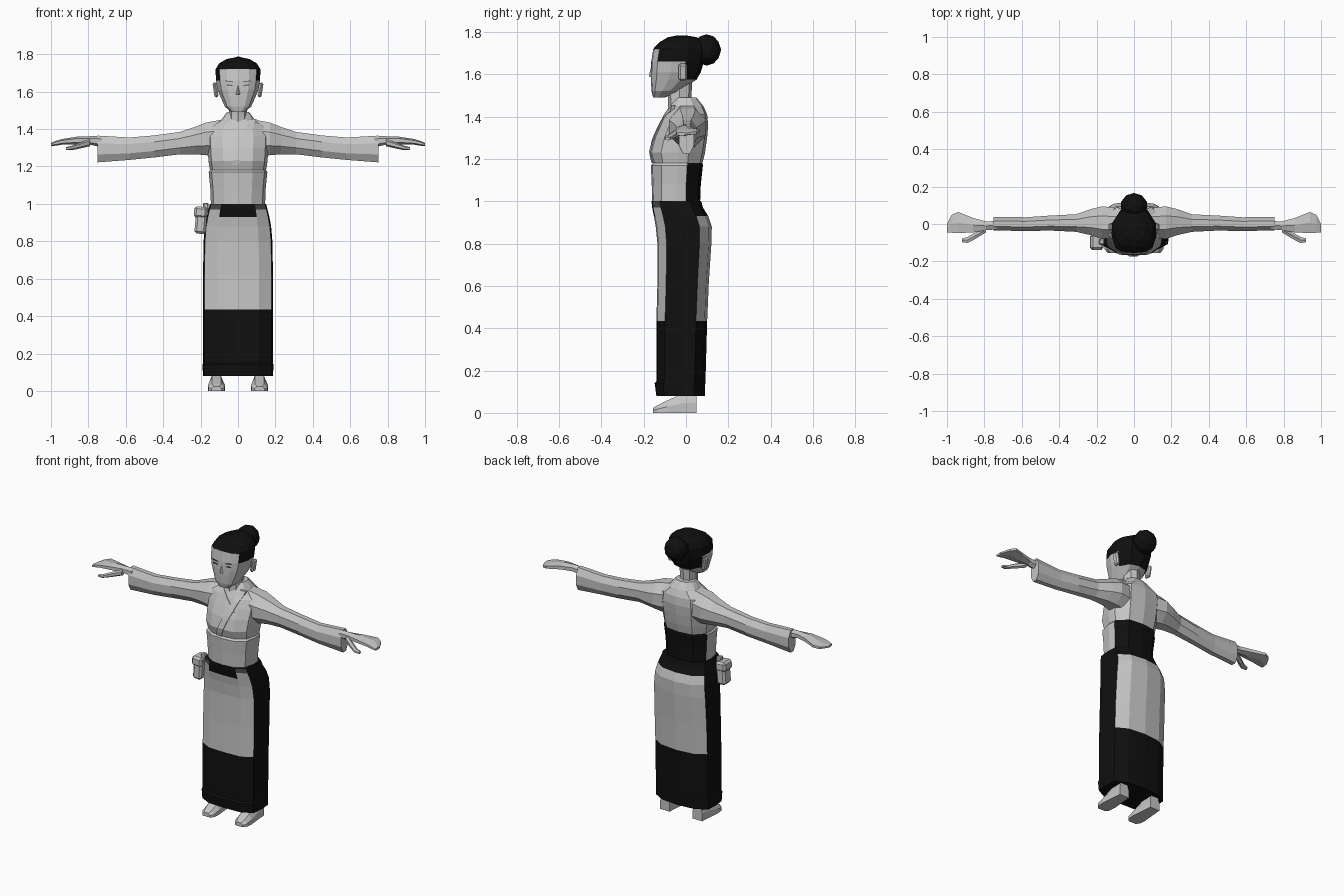
import bpy, bmesh, math
from mathutils import Vector
from mathutils.bvhtree import BVHTree

if "Cube" in bpy.data.objects:
    bpy.data.objects.remove(bpy.data.objects["Cube"])


def material(name, v):
    m = bpy.data.materials.new(name)
    m.diffuse_color = (v, v, v, 1)
    m.use_nodes = True
    m.node_tree.nodes["Principled BSDF"].inputs["Base Color"].default_value = m.diffuse_color
    return m


PALE = material("pale_grey", 0.56)
BLACK = material("black", 0.005)
CHARCOAL = material("charcoal", 0.07)
MATS = [PALE, BLACK, CHARCOAL]


def finish(name, bm):
    bmesh.ops.recalc_face_normals(bm, faces=bm.faces)
    me = bpy.data.meshes.new(name)
    bm.to_mesh(me)
    bm.free()
    for m in MATS:
        me.materials.append(m)
    ob = bpy.data.objects.new(name, me)
    bpy.context.collection.objects.link(ob)
    return ob


def loft(name, rings, rule=None):
    """Skin closed rings; rule(ring, segment, face centre) gives the colour."""
    bm = bmesh.new()
    vs = [[bm.verts.new(p) for p in r] for r in rings]
    n = len(rings[0])
    for i in range(len(vs) - 1):
        for k in range(n):
            j = (k + 1) % n
            f = bm.faces.new((vs[i][k], vs[i][j], vs[i + 1][j], vs[i + 1][k]))
            if rule:
                f.material_index = rule(min(k, n - 1 - k), f.calc_center_median())
    for r, c in ((vs[0], vs[1]), (vs[-1], vs[-2])):
        f = bm.faces.new(r)
        if rule:
            f.material_index = rule(n // 2 - 1, f.calc_center_median())
    return finish(name, bm)


def upright(section, rows):
    """Rows (z, half width, front y, back y) with a mirrored half section."""
    rings = []
    for z, rx, yf, yb in rows:
        half = [(u * rx, yf + t * (yb - yf), z) for u, t in section]
        rings.append(half + [(-x, y, q) for x, y, q in half[-2:0:-1]])
    return rings


def limb(side, rows, n=8):
    """Rows (x, low z, high z, front y, back y) along the x axis."""
    rings = []
    for x, z0, z1, y0, y1 in rows:
        ring = []
        for k in range(n):
            a = (k + 0.5) * math.tau / n
            c, s = math.cos(a) * 1.08, math.sin(a) * 1.08
            ring.append((side * x, (y0 + y1) / 2 + c * (y1 - y0) / 2,
                         (z0 + z1) / 2 + s * (z1 - z0) / 2))
        rings.append(ring)
    return rings


# Long skirt: pale front and back panels, black hem, sides and waist
def skirt_rule(k, c):
    if k in (2, 3):
        return 1
    if k < 2:
        if k == 1 and c.z > 0.95:
            return 2
        top = 0.91 if k == 0 else 0.95
    else:
        top = 0.92
    return 0 if 0.435 < c.z < top else 1


skirt_sec = [(0, 0), (.6, .02), (.96, .17), (1, .45), (.98, .78), (.6, .95), (0, 1)]
loft("skirt", upright(skirt_sec, [
    (.08, .188, -.14, .09), (.14, .189, -.148, .091), (.15, .187, -.14, .092),
    (.435, .187, -.14, .1), (.62, .187, -.135, .108), (.8, .184, -.135, .12),
    (.88, .177, -.143, .122), (.93, .168, -.152, .105), (.97, .158, -.16, .08),
    (1.0, .15, -.163, .072)]), skirt_rule)

# Torso with wide sash, black around the back
torso_sec = [(0, 0), (.5, .03), (.9, .2), (1, .5), (.97, .7), (.6, .95), (0, 1)]
torso = loft("torso", upright(torso_sec, [
    (.98, .145, -.155, .065), (1.0, .145, -.16, .067), (1.08, .148, -.162, .07),
    (1.17, .157, -.166, .08), (1.18, .15, -.156, .078), (1.23, .158, -.17, .09),
    (1.30, .162, -.152, .1), (1.36, .165, -.125, .105), (1.41, .155, -.1, .1),
    (1.45, .09, -.078, .082), (1.49, .06, -.05, .05)]),
    lambda k, c: 1 if k >= 4 and c.z < 1.18 else 0)

# Crossed lapels laid on the chest
bm = bmesh.new()
bm.from_mesh(torso.data)
tree = BVHTree.FromBMesh(bm)
bm.free()


def chest_point(x, z, lift):
    hit = tree.ray_cast(Vector((x, -1, z)), Vector((0, 1, 0)))[0]
    return Vector((x, (hit.y if hit else -0.06) - lift, z))


def lapel(name, start, end, width, lift, steps=10):
    bm = bmesh.new()
    rows = []
    for i in range(steps + 1):
        t = i / steps
        x = start[0] + (end[0] - start[0]) * t
        z = start[1] + (end[1] - start[1]) * t
        rows.append([bm.verts.new(chest_point(x + dx, z, d))
                     for dx, d in ((0, lift), (width, lift), (width, -.01), (0, -.01))])
    for a, b in zip(rows, rows[1:]):
        for k in range(4):
            j = (k + 1) % 4
            bm.faces.new((a[k], a[j], b[j], b[k]))
    bm.faces.new(rows[0])
    bm.faces.new(rows[-1])
    finish(name, bm)


lapel("under_lapel", (-.085, 1.45), (.03, 1.34), .035, .004)
lapel("over_lapel", (.06, 1.455), (-.045, 1.18), .04, .007)

# Neck
round_sec = [(0, 0), (.7, .12), (1, .5), (.7, .88), (0, 1)]
loft("neck", upright(round_sec, [
    (1.40, .06, -.085, .04), (1.48, .048, -.085, .025), (1.58, .05, -.09, .03)]))


# Head with hair coloured by hairline height around the skull
def hair_rule(k, c):
    return 1 if c.z > (1.72, 1.72, 1.66, 1.65, 1.575, 1.575)[k] else 0


head_sec = [(0, 0), (.5, .02), (.82, .12), (1, .38), (.97, .65), (.6, .93), (0, 1)]
loft("head", upright(head_sec, [
    (1.49, .035, -.155, -.1), (1.52, .07, -.163, -.03), (1.575, .095, -.166, .05),
    (1.61, .109, -.166, .07), (1.66, .118, -.164, .085), (1.72, .12, -.155, .092),
    (1.752, .1, -.125, .08), (1.775, .06, -.085, .05), (1.782, .02, -.05, .01)]),
    hair_rule)

# Hair bun
bm = bmesh.new()
bmesh.ops.create_icosphere(bm, subdivisions=2, radius=1)
for v in bm.verts:
    v.co = Vector((v.co.x * .072, .098 + v.co.y * .068, 1.715 + v.co.z * .074))
for f in bm.faces:
    f.material_index = 1
finish("hair_bun", bm)


def box(name, centre, size, mat=0, bevel=0.0, tilt=0.0):
    bm = bmesh.new()
    bmesh.ops.create_cube(bm, size=1)
    for v in bm.verts:
        v.co = Vector([a * b for a, b in zip(v.co, size)])
    if bevel:
        bmesh.ops.bevel(bm, geom=bm.edges[:], offset=bevel, segments=1, affect='EDGES')
    ca, sa = math.cos(tilt), math.sin(tilt)
    for v in bm.verts:
        x, y, z = v.co
        v.co = Vector((x * ca + z * sa, y, z * ca - x * sa)) + Vector(centre)
    for f in bm.faces:
        f.material_index = mat
    finish(name, bm)


# Nose
bm = bmesh.new()
pts = [bm.verts.new(p) for p in ((0, -.164, 1.64), (-.014, -.163, 1.585),
                                 (.014, -.163, 1.585), (0, -.176, 1.59))]
for t in ((0, 1, 3), (0, 3, 2), (1, 2, 3), (0, 2, 1)):
    bm.faces.new([pts[i] for i in t])
finish("nose", bm)

for s, tag in ((1, "left"), (-1, "right")):
    # Face details and ear
    box(tag + "_eye", (s * .045, -.163, 1.635), (.03, .006, .005), 2, tilt=-s * .1)
    box(tag + "_brow", (s * .046, -.163, 1.655), (.04, .006, .004), 2, tilt=-s * .15)
    box(tag + "_ear", (s * .12, -.015, 1.61), (.022, .04, .08), 0, .008, s * .15)

    # Sleeve
    loft(tag + "_sleeve", limb(s, [
        (.09, 1.25, 1.45, -.075, .085), (.17, 1.26, 1.435, -.08, .095),
        (.23, 1.265, 1.412, -.06, .08), (.31, 1.265, 1.385, -.042, .052),
        (.45, 1.248, 1.366, -.035, .045), (.58, 1.235, 1.355, -.038, .036),
        (.75, 1.222, 1.365, -.034, .038)]))

    # Hand and thumb
    loft(tag + "_hand", limb(s, [
        (.73, 1.305, 1.36, -.03, .018), (.79, 1.318, 1.36, -.035, .015),
        (.86, 1.32, 1.358, -.048, .035), (.94, 1.318, 1.346, -.052, .068),
        (.975, 1.312, 1.336, -.05, .052), (1.0, 1.31, 1.325, -.046, .0)], 6))
    loft(tag + "_thumb", limb(s, [
        (.79, 1.31, 1.345, -.045, -.015), (.85, 1.296, 1.325, -.082, -.045),
        (.89, 1.288, 1.31, -.102, -.068), (.92, 1.288, 1.303, -.098, -.076)], 6))

    # Foot
    rows = [(.05, .034, .1), (-.03, .04, .085), (-.09, .046, .058),
            (-.135, .042, .036), (-.155, .026, .024)]
    loft(tag + "_foot", [[(s * .115 + u * w, y, z) for u, z in
                          ((-1, 0), (1, 0), (1, h * .5), (.55, h), (-.55, h), (-1, h * .5))]
                         for y, w, h in rows])

# Belt pouch with flap and strap
box("pouch", (-.198, -.095, .91), (.06, .075, .14), 0, .012, .08)
box("pouch_flap", (-.2, -.096, .955), (.07, .085, .06), 0, .012, .08)
box("pouch_strap", (-.172, -.095, .98), (.03, .03, .05), 0, .005)
